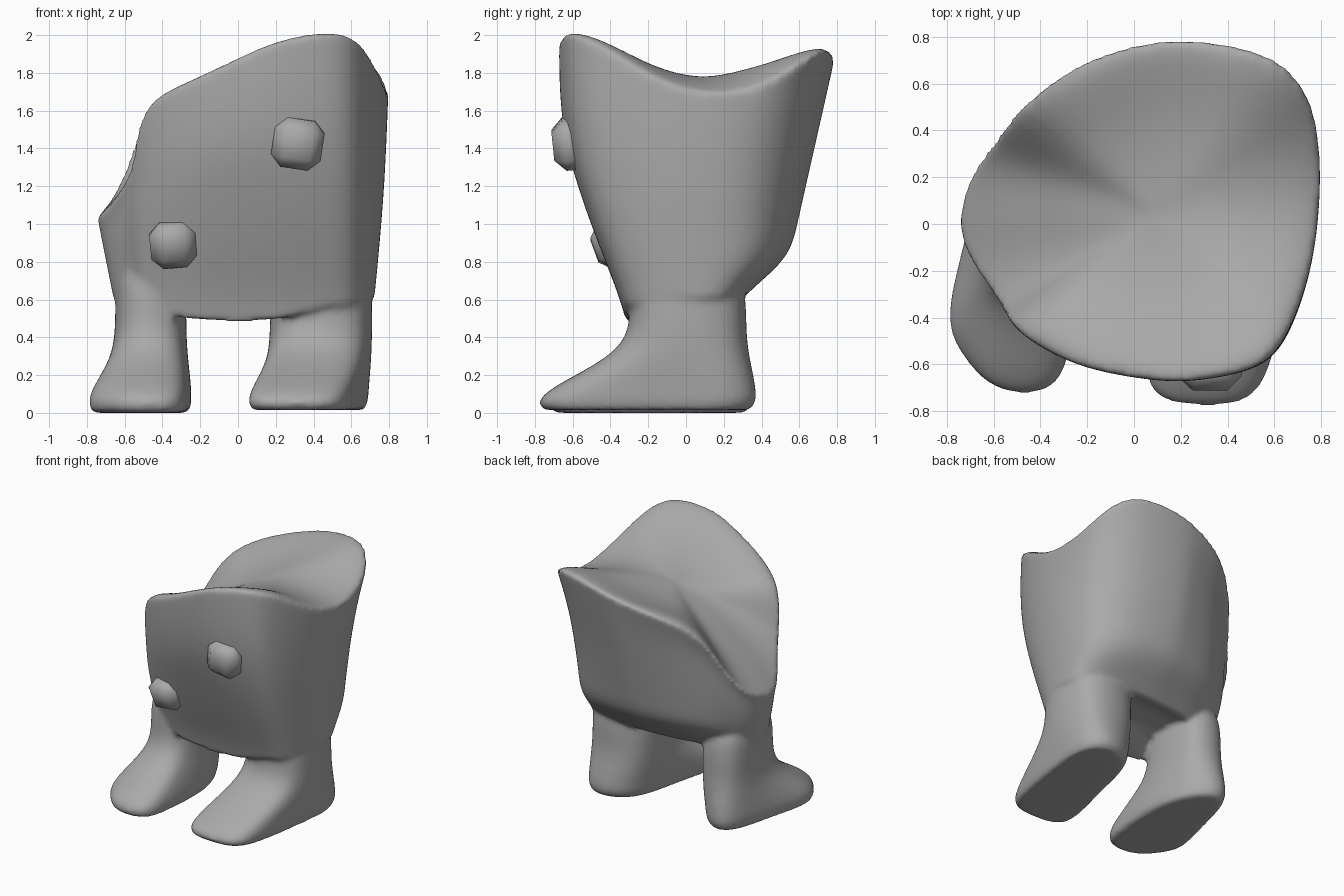
import bpy, bmesh, math
from mathutils import Vector

cube = bpy.data.objects.get("Cube")
if cube:
    bpy.data.objects.remove(cube, do_unlink=True)

grey = bpy.data.materials.new("plain grey")
grey.use_nodes = True
grey.diffuse_color = (0.4, 0.4, 0.4, 1)
for node in grey.node_tree.nodes:
    if node.type == 'BSDF_PRINCIPLED':
        node.inputs["Base Color"].default_value = (0.4, 0.4, 0.4, 1)


def interp(table, value):
    """Linear lookup in a list of (key, result) pairs."""
    if value <= table[0][0]:
        return table[0][1]
    for (a, fa), (b, fb) in zip(table, table[1:]):
        if value <= b:
            return fa + (fb - fa) * (value - a) / (b - a)
    return table[-1][1]


def choose(*objects):
    bpy.ops.object.select_all(action='DESELECT')
    for obj in objects:
        obj.select_set(True)
    bpy.context.view_layer.objects.active = objects[0]


def finish(name, bm):
    mesh = bpy.data.meshes.new(name)
    bm.to_mesh(mesh)
    bm.free()
    mesh.materials.append(grey)
    obj = bpy.data.objects.new(name, mesh)
    bpy.context.collection.objects.link(obj)
    return obj


def loft(name, rings, creased):
    """Skin closed rings of equal length, cap both ends and subdivide."""
    bm = bmesh.new()
    rows = [[bm.verts.new(p) for p in ring] for ring in rings]
    count = len(rows[0])
    for low, high in zip(rows, rows[1:]):
        for i in range(count):
            j = (i + 1) % count
            bm.faces.new((low[i], low[j], high[j], high[i]))
    for row in (rows[0], rows[-1]):
        centre = bm.verts.new(sum((v.co for v in row), Vector()) / count)
        for i in range(count):
            bm.faces.new((row[i], row[(i + 1) % count], centre))
    crease = bm.edges.layers.float.new("crease_edge")
    for index, amount in creased:
        row = rows[index]
        for i in range(count):
            bm.edges.get((row[i], row[(i + 1) % count]))[crease] = amount
    bmesh.ops.recalc_face_normals(bm, faces=bm.faces)
    obj = finish(name, bm)
    sub = obj.modifiers.new("round", 'SUBSURF')
    sub.levels = sub.render_levels = 2
    return obj


# Body rim: front edge, left side, back edge, then the low lip on the right
rim = [(-.54, -.41, 1.5), (-.48, -.48, 1.65), (-.26, -.61, 1.75), (0, -.66, 1.88),
       (.2, -.68, 1.97), (.4, -.65, 2.01), (.57, -.6, 2.01), (.67, -.45, 1.95),
       (.76, -.2, 1.78), (.8, .1, 1.67), (.795, .4, 1.72), (.74, .6, 1.85),
       (.57, .75, 1.95), (.2, .8, 1.89), (0, .77, 1.83), (-.25, .69, 1.75),
       (-.5, .5, 1.61), (-.62, .34, 1.22), (-.71, .2, 1.07), (-.76, 0, 1.02),
       (-.71, -.15, 1.06), (-.62, -.28, 1.18), (-.56, -.37, 1.31)]

# Body outline by height
front = [(.48, .32), (.6, .35), (.8, .43), (1, .51), (1.2, .58), (1.4, .65), (1.7, .68)]
back = [(.62, .3), (.7, .41), (.83, .56), (1, .6), (1.87, .8)]
left = [(.48, .71), (.6, .725), (.85, .75), (1.2, .78), (1.65, .8)]
right = [(.48, .64), (.6, .67), (1, .755)]


def spread(value, widest, reach, power):
    return math.copysign(reach * min(abs(value) / widest, 1) ** power, value)


def body_ring(t):
    ring = []
    for x, y, top in rim:
        base = .6
        if y < -.25:
            base = .48 if -.3 < x < .25 else .56
        z = base + (top - base) * t
        # Square corners at the front, a rounder one at the back left
        if y < 0:
            power = .72 + .28 * t
        else:
            power = 1 + 1.6 * t * (1 - t) if x > 0 else .85 + .15 * t
        px = spread(x, .8, interp(left, z), power) if x > 0 else \
            spread(x, .76, interp(right, z), power)
        py = spread(y, .68, interp(front, z), power) if y < 0 else \
            spread(y, .8, interp(back, z), power)
        ring.append((x, y, z) if t == 1 else (px, py, z))
    return ring


# Saddle-shaped top surface falling away to the lip
def valley(x):
    if x > .3:
        return 1.78 - .13 * ((x - .3) / .49) ** 2
    return 1.78 - .76 * ((.3 - x) / 1.05) ** 1.6


def top_ring(t):
    ring = []
    for x, y, z in rim:
        px, py = .1 + (x - .1) * t, .05 + (y - .05) * t
        lift = min(1, t / .9) ** 2.1
        ring.append((px, py, valley(px) + (z - valley(x)) * lift))
    return ring


under = [(x * .6, y * .6, z + .04) for x, y, z in body_ring(0)]
sides = [body_ring(t) for t in (0, .06, .14, .22, .32, .48, .66, .85, 1)]
tops = [top_ring(t) for t in (.93, .8, .6, .4, .2)]
body = loft("body_and_legs", [under] + sides + tops, [(1, .5), (9, .7)])


# Legs: a footprint that blends upward into an oval ankle
def leg(name, footprint, ground, ankle_x, half):
    rings = []
    middle = Vector((ankle_x, -.15))
    rise = [(ground, 0, .95), (.06, .02, 1.03), (.13, .18, 1.03), (.2, .44, 1.03),
            (.27, .68, 1.02), (.34, .87, 1.01), (.44, 1, 1), (.6, 1, 1), (.8, 1, .92)]
    for z, blend, grow in rise:
        ring = []
        for i, point in enumerate(footprint):
            a = math.tau * i / len(footprint)
            oval = Vector((ankle_x + spread(math.cos(a), 1, half, .75),
                           .01 + spread(math.sin(a), 1, .32, .75)))
            p = middle + (Vector(point).lerp(oval, blend) - middle) * grow
            ring.append((p.x, p.y, z))
        rings.append(ring)
    return loft(name, rings, [(0, .9)])


left_leg = leg("left_leg", [
    (.68, 0), (.69, .22), (.6, .36), (.45, .37), (.3, .3), (.21, .12),
    (.15, -.2), (.03, -.62), (.08, -.77), (.29, -.79), (.52, -.78), (.6, -.55)],
    .015, .44, .28)
right_leg = leg("right_leg", [
    (-.24, -.15), (-.27, .08), (-.36, .27), (-.48, .36), (-.6, .33), (-.67, .15),
    (-.73, -.12), (-.82, -.43), (-.73, -.58), (-.6, -.74), (-.31, -.74), (-.27, -.5)],
    0, -.462, .195)

# Fuse the legs into the body as one soft skin
choose(body, left_leg, right_leg)
bpy.ops.object.convert(target='MESH')
bpy.ops.object.join()
fuse = body.modifiers.new("fuse", 'REMESH')
fuse.mode = 'VOXEL'
fuse.voxel_size = .018
soften = body.modifiers.new("soften", 'SMOOTH')
soften.factor = .5
soften.iterations = 8
bpy.ops.object.convert(target='MESH')
bpy.ops.object.shade_smooth_by_angle(angle=math.radians(50))


# Chunky buttons on the front
def button(name, place, size, pitch, roll):
    bm = bmesh.new()
    bmesh.ops.create_cube(bm, size=1)
    bmesh.ops.scale(bm, vec=(size, .17, size), verts=bm.verts)
    bmesh.ops.bevel(bm, geom=bm.edges[:], offset=.06, segments=1,
                    affect='EDGES', profile=.5)
    obj = finish(name, bm)
    obj.location = place
    obj.rotation_euler = (pitch, roll, 0)
    choose(obj)
    bpy.ops.object.shade_smooth_by_angle(angle=math.radians(50))


button("upper_button", (.317, -.62, 1.425), .265, .1, .15)
button("lower_button", (-.343, -.405, .89), .245, .35, -.1)
